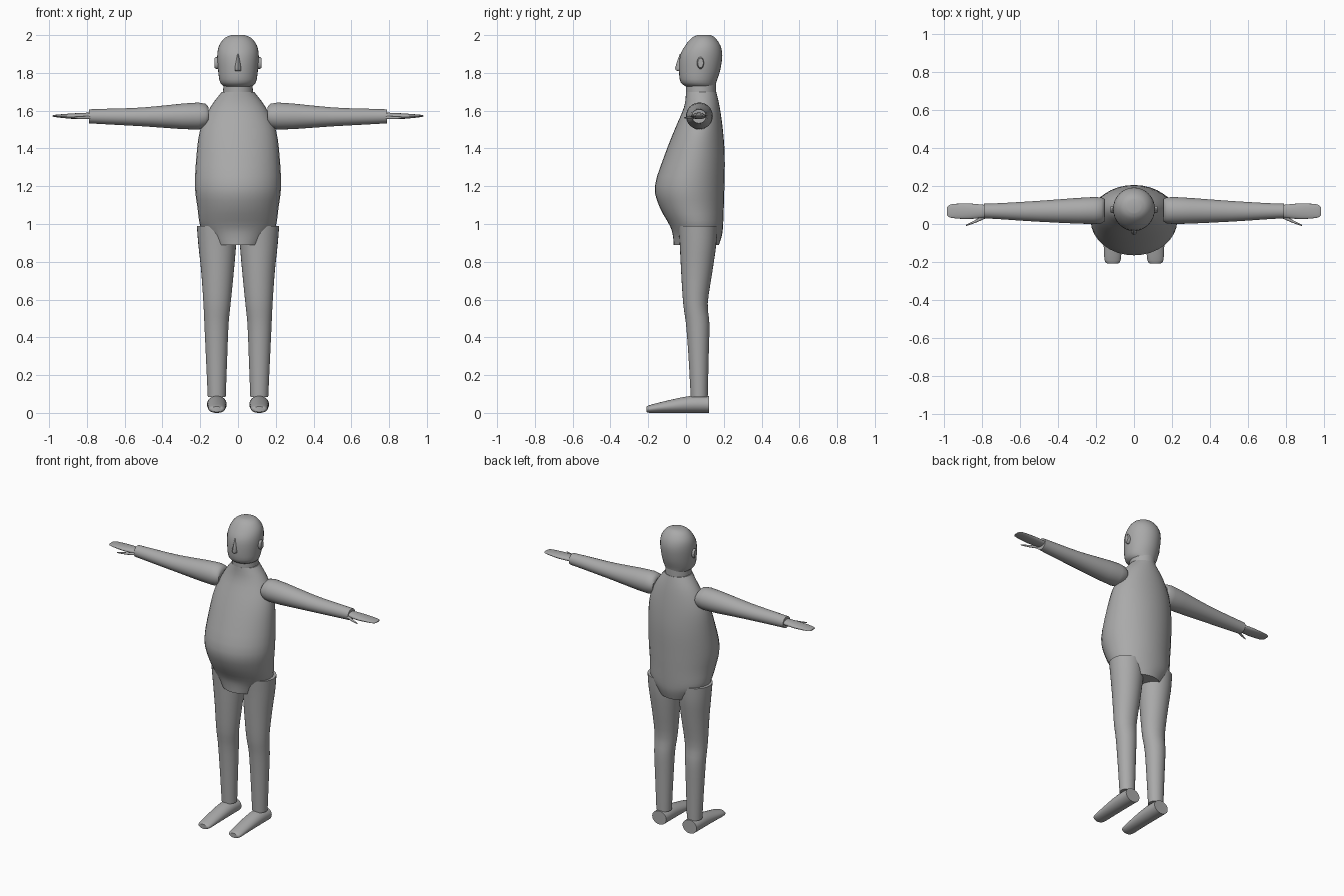
import bpy
import bmesh
import math
from mathutils import Vector

cube = bpy.data.objects.get("Cube")
if cube:
    bpy.data.objects.remove(cube, do_unlink=True)

grey = bpy.data.materials.new("plain_grey")
grey.use_nodes = True
grey.diffuse_color = (0.4, 0.4, 0.4, 1)
grey.node_tree.nodes["Principled BSDF"].inputs["Base Color"].default_value = (0.4, 0.4, 0.4, 1)


def smooth_sections(sections, steps):
    """Catmull-Rom interpolation between the given sections."""
    rows = [Vector(s) for s in sections]
    out = []
    for i in range(len(rows) - 1):
        p, q = rows[i], rows[i + 1]
        before, after = rows[max(i - 1, 0)], rows[min(i + 2, len(rows) - 1)]
        for k in range(steps):
            t = k / steps
            out.append(((2 * p) + (q - before) * t
                        + (2 * before - 5 * p + 4 * q - after) * t ** 2
                        + (3 * p - before - 3 * q + after) * t ** 3) / 2)
    return out + [rows[-1]]


def loft(name, axis, sections, side=1, steps=3, segments=32):
    """Skin ellipses along an axis; a section is (position, a min, a max, b min, b max)."""
    bm = bmesh.new()
    rings = []
    for t, a0, a1, b0, b1 in smooth_sections(sections, steps):
        ring = []
        for i in range(segments):
            angle = math.tau * i / segments
            a = (a0 + a1) / 2 + (a1 - a0) / 2 * math.cos(angle)
            b = (b0 + b1) / 2 + (b1 - b0) / 2 * math.sin(angle)
            x, y, z = {"x": (t, a, b), "y": (a, t, b), "z": (a, b, t)}[axis]
            ring.append(bm.verts.new((x * side, y, z)))
        rings.append(ring)
    for low, high in zip(rings, rings[1:]):
        for i in range(segments):
            j = (i + 1) % segments
            bm.faces.new((low[i], low[j], high[j], high[i]))
    bm.faces.new(rings[0])
    bm.faces.new(rings[-1])
    bmesh.ops.recalc_face_normals(bm, faces=bm.faces)
    mesh = bpy.data.meshes.new(name)
    bm.to_mesh(mesh)
    bm.free()
    mesh.materials.append(grey)
    obj = bpy.data.objects.new(name, mesh)
    bpy.context.collection.objects.link(obj)
    bpy.ops.object.select_all(action="DESELECT")
    obj.select_set(True)
    bpy.context.view_layer.objects.active = obj
    bpy.ops.object.shade_smooth_by_angle(angle=math.radians(40))
    return obj


def centred(rows):
    """Turn (z, half width, front, back) into sections centred on x."""
    return [(z, -w, w, front, back) for z, w, front, back in rows]


# Torso with rounded belly, tapering into the hips
loft("torso", "z", centred([
    (0.89, 0.13, -0.065, 0.175), (0.94, 0.165, -0.07, 0.19),
    (0.99, 0.2, -0.085, 0.196), (1.09, 0.215, -0.14, 0.2),
    (1.2, 0.228, -0.165, 0.203), (1.36, 0.22, -0.115, 0.205),
    (1.5, 0.2, -0.06, 0.195), (1.62, 0.145, -0.01, 0.178),
    (1.7, 0.085, 0.0, 0.16)]))

# Neck and head
loft("neck", "z", centred([(1.68, 0.08, 0.0, 0.158), (1.78, 0.075, 0.0, 0.158)]), steps=1)
loft("head", "z", centred([
    (1.725, 0.07, 0.005, 0.155), (1.75, 0.095, -0.028, 0.16),
    (1.81, 0.105, -0.037, 0.18), (1.89, 0.11, -0.032, 0.192),
    (1.945, 0.1, -0.004, 0.182), (1.985, 0.07, 0.03, 0.155),
    (2.0, 0.035, 0.06, 0.13)]))
loft("nose", "z", centred([
    (1.81, 0.016, -0.045, 0.0), (1.825, 0.018, -0.058, 0.0),
    (1.9, 0.005, -0.033, 0.0)]), steps=2, segments=12)

# Paired parts
for side, label in ((1, "left"), (-1, "right")):
    loft(label + "_ear", "x", [
        (0.09, 0.062, 0.09, 1.825, 1.875), (0.115, 0.058, 0.095, 1.82, 1.885),
        (0.125, 0.062, 0.092, 1.828, 1.878)], side, steps=1, segments=16)
    loft(label + "_arm", "x", [
        (0.155, 0.015, 0.13, 1.53, 1.615), (0.21, 0.0, 0.142, 1.5, 1.643),
        (0.5, 0.012, 0.122, 1.517, 1.617), (0.7, 0.025, 0.11, 1.528, 1.61),
        (0.79, 0.03, 0.107, 1.533, 1.607)], side)
    loft(label + "_hand", "x", [
        (0.78, 0.035, 0.1, 1.555, 1.59), (0.87, 0.026, 0.108, 1.556, 1.586),
        (0.96, 0.032, 0.104, 1.565, 1.579), (0.983, 0.045, 0.09, 1.569, 1.575)], side)
    loft(label + "_thumb", "x", [
        (0.78, 0.03, 0.05, 1.555, 1.572), (0.83, 0.008, 0.024, 1.555, 1.57),
        (0.885, -0.011, -0.005, 1.56, 1.566)], side, segments=12)
    loft(label + "_leg", "z", [
        (0.085, 0.065, 0.16, 0.025, 0.115), (0.3, 0.057, 0.17, 0.013, 0.12),
        (0.47, 0.05, 0.178, 0.0, 0.124), (0.58, 0.039, 0.183, -0.015, 0.115),
        (0.75, 0.022, 0.195, -0.026, 0.14), (0.89, 0.01, 0.21, -0.033, 0.16),
        (0.99, 0.006, 0.218, -0.04, 0.165)], side)
    loft(label + "_foot", "y", [
        (-0.208, 0.085, 0.14, 0.005, 0.034), (-0.19, 0.07, 0.155, 0.0, 0.042),
        (-0.1, 0.064, 0.16, 0.0, 0.065), (0.02, 0.06, 0.164, 0.0, 0.089),
        (0.122, 0.06, 0.164, 0.0, 0.089)], side)
